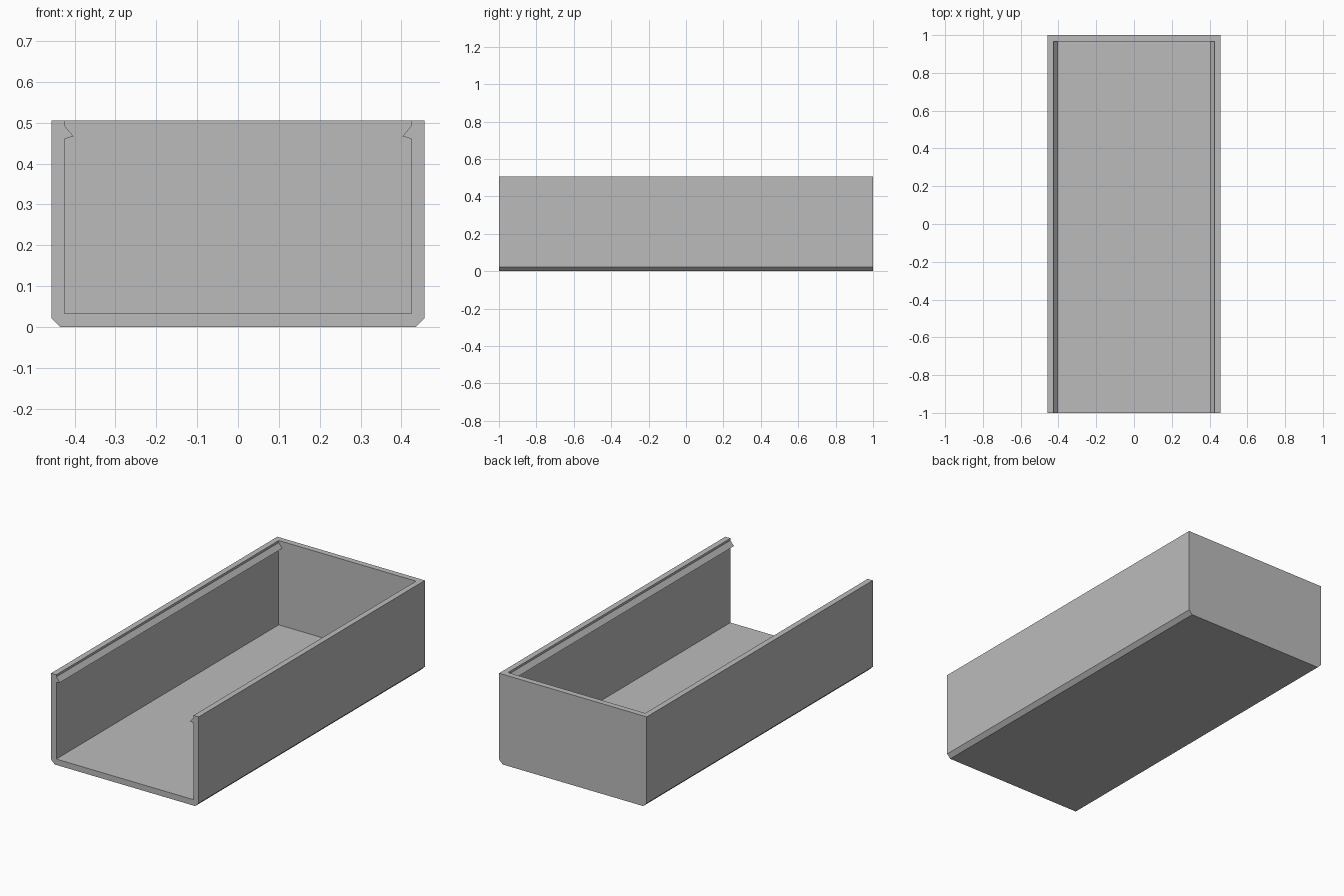
import bpy, bmesh

default = bpy.data.objects.get("Cube")
if default:
    bpy.data.objects.remove(default, do_unlink=True)

grey = bpy.data.materials.new("plain_grey")
grey.use_nodes = True
colour = (0.5, 0.5, 0.5, 1)
grey.diffuse_color = colour
grey.node_tree.nodes["Principled BSDF"].inputs["Base Color"].default_value = colour


def prism(name, half_profile, y0, y1):
    """Mirror a half profile (x, z) across x = 0 and extrude it along y."""
    outline = half_profile + [(-x, z) for x, z in reversed(half_profile)]
    bm = bmesh.new()
    face = bm.faces.new([bm.verts.new((x, y0, z)) for x, z in outline])
    extruded = bmesh.ops.extrude_face_region(bm, geom=[face])["geom"]
    verts = [g for g in extruded if isinstance(g, bmesh.types.BMVert)]
    bmesh.ops.translate(bm, verts=verts, vec=(0, y1 - y0, 0))
    bmesh.ops.recalc_face_normals(bm, faces=bm.faces)
    mesh = bpy.data.meshes.new(name)
    bm.to_mesh(mesh)
    bm.free()
    mesh.materials.append(grey)
    obj = bpy.data.objects.new(name, mesh)
    bpy.context.collection.objects.link(obj)
    return obj


# Outer body with chamfered lower edges
half, height, wall, chamfer = 0.457, 0.505, 0.032, 0.022
tray = prism("sliding_lid_box", [(half - chamfer, 0), (half, chamfer), (half, height)], -1, 1)

# Cavity open at the top and front, leaving a snap ridge along each side wall
inner = half - wall
cavity = prism("cavity_cutter",
               [(inner, 0.033), (inner, 0.46), (0.403, 0.467),
                (inner, 0.493), (inner, height + 0.1)],
               -1.1, 0.967)
cavity.hide_render = True

cut = tray.modifiers.new("hollow", "BOOLEAN")
cut.operation = "DIFFERENCE"
cut.solver = "EXACT"
cut.object = cavity

# Apply the cut and drop the helper
bpy.context.view_layer.objects.active = tray
tray.select_set(True)
bpy.ops.object.modifier_apply(modifier=cut.name)
bpy.data.objects.remove(cavity, do_unlink=True)
